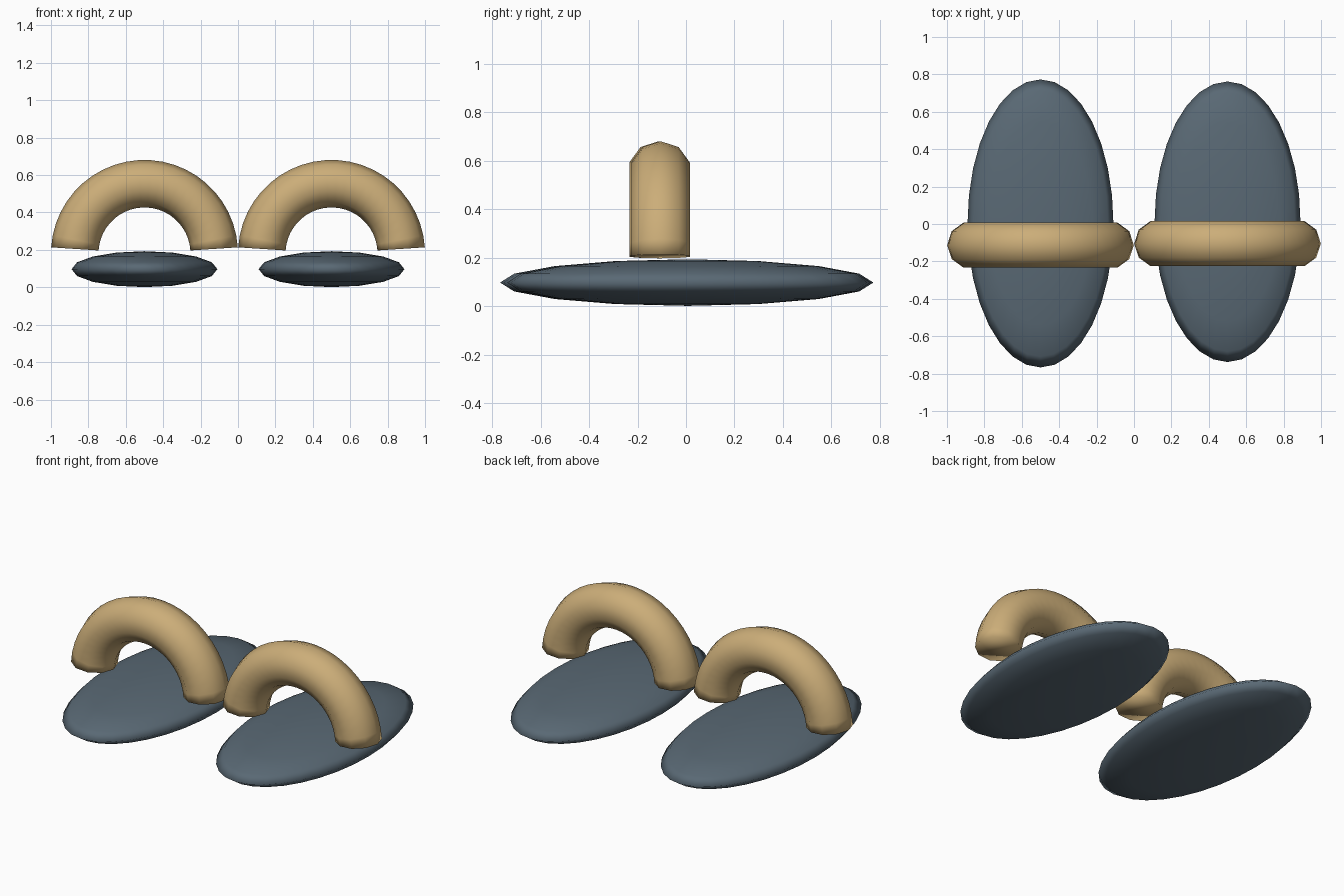
import bpy, bmesh
from math import sin, cos, pi, radians
from mathutils import Matrix

if "Cube" in bpy.data.objects:
    bpy.data.objects.remove(bpy.data.objects["Cube"])


def material(name, rgb):
    m = bpy.data.materials.new(name)
    m.diffuse_color = (*rgb, 1)
    m.use_nodes = True
    m.node_tree.nodes["Principled BSDF"].inputs["Base Color"].default_value = m.diffuse_color
    return m


slate = material("slate", (0.10, 0.14, 0.175))
tan = material("tan", (0.60, 0.42, 0.19))


def finish(name, bm, mat, loc):
    bmesh.ops.recalc_face_normals(bm, faces=bm.faces)
    for f in bm.faces:
        f.smooth = True
    me = bpy.data.meshes.new(name)
    bm.to_mesh(me)
    bm.free()
    me.materials.append(mat)
    ob = bpy.data.objects.new(name, me)
    ob.location = loc
    bpy.context.collection.objects.link(ob)


def sole(name, x, y, length):
    # flattened, elongated sphere
    bm = bmesh.new()
    bmesh.ops.create_uvsphere(bm, u_segments=32, v_segments=8, radius=1)
    bmesh.ops.transform(bm, matrix=Matrix.Diagonal((0.39, length, 0.096, 1)), verts=bm.verts)
    finish(name, bm, slate, (x, y, 0.097))


def strap(name, x, y, major=0.373, minor=0.127, sides=10, steps=23):
    # half ring with a ten-sided section and closed ends
    bm = bmesh.new()
    rings = []
    for i in range(steps + 1):
        a = radians(3.75 + 7.5 * i)
        ring = []
        for j in range(sides):
            b = 2 * pi * j / sides
            r = major + minor * cos(b)
            ring.append(bm.verts.new((r * cos(a), minor * sin(b), r * sin(a))))
        rings.append(ring)
    for p, q in zip(rings, rings[1:]):
        for j in range(sides):
            k = (j + 1) % sides
            bm.faces.new((p[j], p[k], q[k], q[j]))
    bm.faces.new(rings[0])
    bm.faces.new(rings[-1])
    finish(name, bm, tan, (x, y, 0.181))


# the pair, very slightly uneven
sole("left_sole", -0.5, 0.003, 0.77)
sole("right_sole", 0.5, 0.012, 0.75)
strap("left_strap", -0.5, -0.113)
strap("right_strap", 0.5, -0.105)
